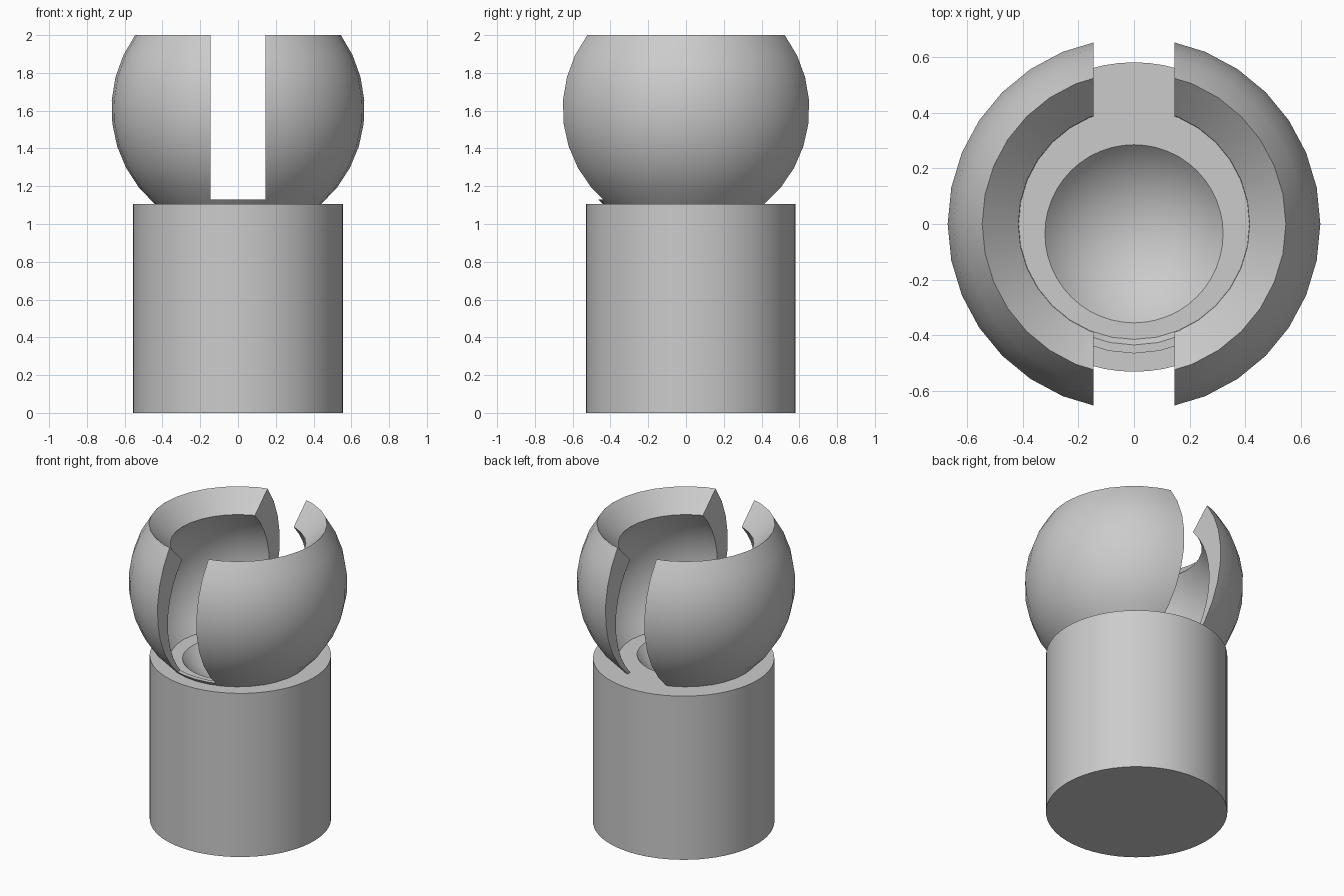
import bpy
import bmesh
from math import asin, cos, sin, sqrt, pi
from mathutils import Matrix, Vector

cube = bpy.data.objects.get("Cube")
if cube:
    bpy.data.objects.remove(cube, do_unlink=True)

grey = bpy.data.materials.new("light_grey")
grey.use_nodes = True
colour = (0.6, 0.6, 0.6, 1)
grey.diffuse_color = colour
grey.node_tree.nodes["Principled BSDF"].inputs["Base Color"].default_value = colour


def make(name, bm):
    bmesh.ops.recalc_face_normals(bm, faces=bm.faces)
    mesh = bpy.data.meshes.new(name)
    bm.to_mesh(mesh)
    bm.free()
    mesh.materials.append(grey)
    obj = bpy.data.objects.new(name, mesh)
    bpy.context.collection.objects.link(obj)
    return obj


def box(name, low, high):
    low, high = Vector(low), Vector(high)
    bm = bmesh.new()
    matrix = Matrix.Translation((low + high) / 2) @ Matrix.Diagonal((*(high - low), 1))
    bmesh.ops.create_cube(bm, size=1, matrix=matrix)
    return make(name, bm)


def lathe(name, profile, sides):
    """Revolve a closed (radius, height) loop around z."""
    bm = bmesh.new()
    rings = [[bm.verts.new((r * cos(2 * pi * i / sides), r * sin(2 * pi * i / sides), z))
              for i in range(sides)] for r, z in profile]
    for a, b in zip(rings, rings[1:] + rings[:1]):
        for i in range(sides):
            j = (i + 1) % sides
            bm.faces.new((a[i], a[j], b[j], b[i]))
    return make(name, bm)


def arc(radius, centre, z0, z1, steps):
    a, b = asin((z0 - centre) / radius), asin((z1 - centre) / radius)
    angles = [a + (b - a) * i / steps for i in range(steps + 1)]
    return [(radius * cos(t), centre + radius * sin(t)) for t in angles]


def cut(obj, cutter):
    cutter.hide_render = True
    mod = obj.modifiers.new("cut", "BOOLEAN")
    mod.operation = "DIFFERENCE"
    mod.solver = "EXACT"
    mod.object = cutter
    bpy.context.view_layer.objects.active = obj
    bpy.ops.object.modifier_apply(modifier=mod.name)
    bpy.data.objects.remove(cutter, do_unlink=True)


def smooth(obj):
    bpy.ops.object.select_all(action="DESELECT")
    obj.select_set(True)
    bpy.context.view_layer.objects.active = obj
    bpy.ops.object.shade_smooth_by_angle(angle=pi / 6)


# Cylindrical pedestal with a shallow round dimple in its top
top = 1.105
bm = bmesh.new()
bmesh.ops.create_cone(bm, cap_ends=True, segments=64, radius1=0.555, radius2=0.555,
                      depth=top, matrix=Matrix.Translation((0, 0.025, top / 2)))
pedestal = make("pedestal", bm)

dimple_radius, rim_radius = 0.42, 0.32
lift = sqrt(dimple_radius ** 2 - rim_radius ** 2)
bm = bmesh.new()
bmesh.ops.create_uvsphere(bm, u_segments=48, v_segments=32, radius=dimple_radius,
                          matrix=Matrix.Translation((0, -0.035, top + lift)))
cut(pedestal, make("dimple_cutter", bm))

# Hollow ball socket with a bevelled mouth
outer = arc(0.67, 1.61, top, 2.0, 8)
inner = arc(0.564, 1.488, 1.87, top, 10)
socket = lathe("socket", outer + inner, 32)

# Slot through the socket, slightly deeper at the back
cut(socket, box("front_slot_cutter", (-0.145, -1, 1.13), (0.145, 0, 2.2)))
cut(socket, box("back_slot_cutter", (-0.145, 0, 1.09), (0.145, 1, 2.2)))

for part in (pedestal, socket):
    smooth(part)
